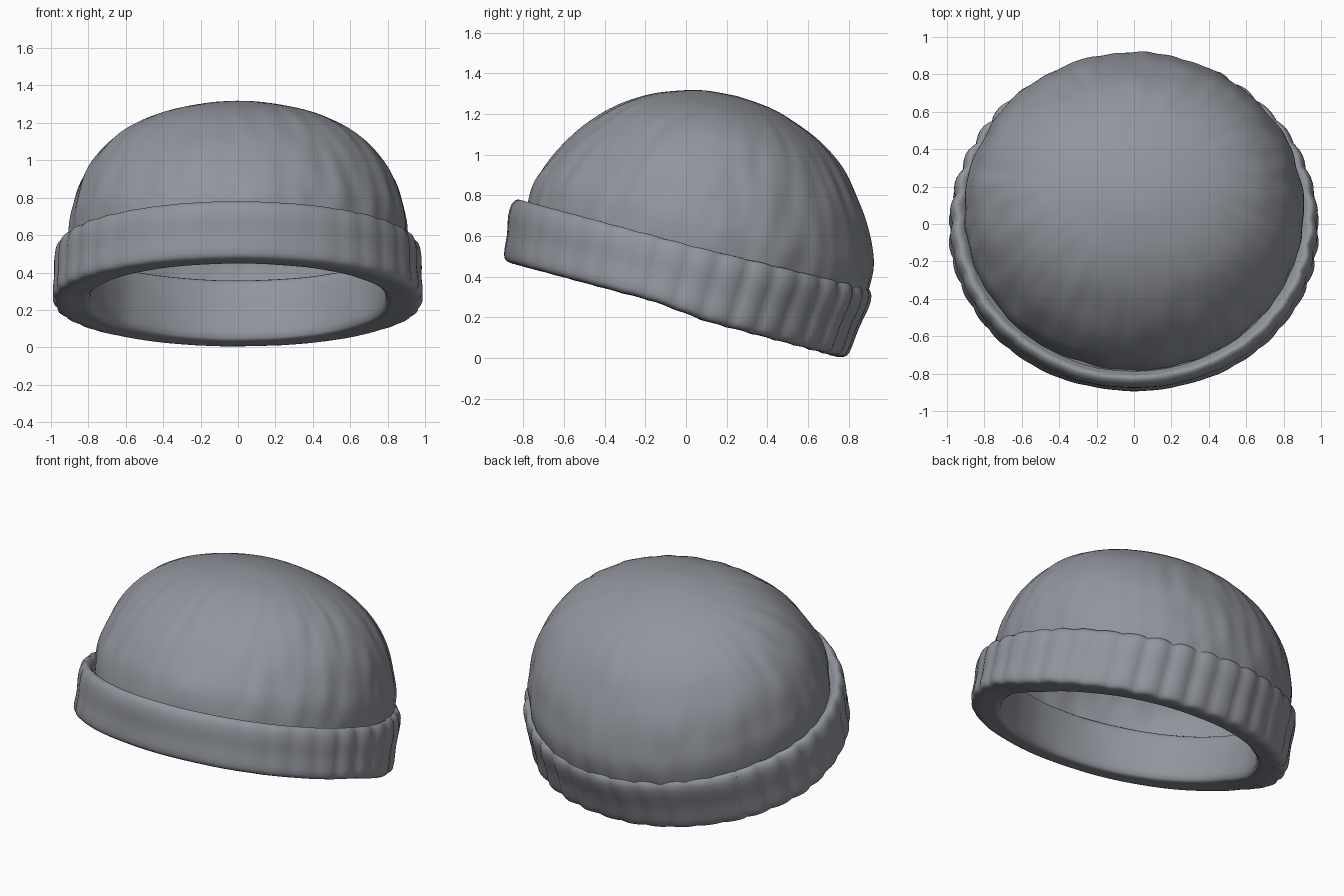
import bpy, bmesh, math, random
from mathutils import Matrix, Vector, noise

random.seed(4)
cube = bpy.data.objects.get("Cube")
if cube:
    bpy.data.objects.remove(cube)

SEGMENTS = 228
RIBS = 38
TILT = Matrix.Rotation(math.radians(-15), 4, 'X')

knit = bpy.data.materials.new("slate grey knit")
knit.use_nodes = True
colour = (0.285, 0.30, 0.335, 1)
knit.diffuse_color = colour
shader = knit.node_tree.nodes["Principled BSDF"]
shader.inputs["Base Color"].default_value = colour
shader.inputs["Roughness"].default_value = 0.9


def clamp(value):
    return max(0, min(1, value))


def smooth_profile(points, steps, closed):
    """Run a Catmull-Rom curve through (x radius, y radius, height) points."""
    pts = [Vector(p) for p in points]
    n = len(pts)
    pick = (lambda i: pts[i % n]) if closed else (lambda i: pts[max(0, min(n - 1, i))])
    out = []
    for i in range(n if closed else n - 1):
        a, b, c, d = (pick(i + k) for k in (-1, 0, 1, 2))
        for s in range(steps):
            t = s / steps
            out.append(b + (c - a) * t / 2 + (a * 2 - b * 5 + c * 4 - d) * t * t / 2
                       + (b * 3 - a - c * 3 + d) * t ** 3 / 2)
    return out if closed else out + [pts[-1]]


def lathe(name, points, centre_y, detail, steps, closed=False):
    """Sweep the profile round a tilted oval, moved by a detail function."""
    bm = bmesh.new()
    rings = []
    for rx, ry, z in smooth_profile(points, steps, closed):
        ring = []
        for s in range(SEGMENTS):
            ang = math.tau * s / SEGMENTS
            dr, dz = detail(ang, max(rx, 0), z)
            co = Vector(((rx + dr) * math.cos(ang), centre_y + (ry + dr) * math.sin(ang), z + dz))
            ring.append(bm.verts.new(TILT @ co))
        rings.append(ring)
    pairs = list(zip(rings, rings[1:])) + ([(rings[-1], rings[0])] if closed else [])
    for low, high in pairs:
        for s in range(SEGMENTS):
            t = (s + 1) % SEGMENTS
            bm.faces.new((low[s], low[t], high[t], high[s]))
    bmesh.ops.remove_doubles(bm, verts=bm.verts, dist=0.0002)
    bmesh.ops.recalc_face_normals(bm, faces=bm.faces)
    mesh = bpy.data.meshes.new(name)
    bm.to_mesh(mesh)
    bm.free()
    mesh.materials.append(knit)
    obj = bpy.data.objects.new(name, mesh)
    bpy.context.collection.objects.link(obj)
    bpy.ops.object.select_all(action='DESELECT')
    bpy.context.view_layer.objects.active = obj
    obj.select_set(True)
    bpy.ops.object.shade_smooth_by_angle(angle=math.radians(50))
    return obj


def crown_detail(ang, r, z):
    """Soft vertical wrinkles and dents that fade towards the top."""
    spot = Vector((math.cos(ang) * 8, math.sin(ang) * 8, z * 4))
    return 0.012 * noise.noise(spot) * min(1, r * 1.5) ** 2, 0


rib_size = [random.uniform(0.5, 1.2) for _ in range(RIBS)]


def cuff_detail(ang, r, z):
    """Scalloped ribs, nearly flat in front; the back half hangs lower."""
    turn = ang / math.tau * RIBS
    scallop = abs(math.sin(math.pi * turn)) - 0.6
    front = max(0, -math.sin(ang))
    depth = 0.02 * rib_size[int(turn) % RIBS] * (1 - 0.9 * front ** 0.7)
    outside = clamp((r - 0.84) / 0.1)
    ripple = 0.006 * noise.noise(Vector((math.cos(ang) * 4, math.sin(ang) * 4, z * 3)))
    low = clamp((0.45 - z) / 0.2)
    sag = -0.028 * low * clamp(0.4 + 3 * math.sin(ang))
    rise = 0.02 * (1 - low) * max(0, math.sin(ang))
    return scallop * depth * outside + ripple, sag + rise + scallop * depth * 0.3 * outside


# Domed crown, open underneath
crown = lathe("crown", [
    (0.89, 0.84, 0.42), (0.905, 0.863, 0.52), (0.905, 0.86, 0.65), (0.88, 0.82, 0.764),
    (0.84, 0.757, 0.89), (0.775, 0.677, 1.0), (0.67, 0.57, 1.112), (0.53, 0.44, 1.20),
    (0.38, 0.31, 1.255), (0.2, 0.17, 1.295), (0, 0, 1.31)], -0.083, crown_detail, 4)
lining = crown.modifiers.new("lining", 'SOLIDIFY')
lining.thickness = 0.025
lining.offset = -1

# Thick folded cuff around the opening
lathe("folded_cuff", [
    (0.81, 0.76, 0.505), (0.795, 0.74, 0.36), (0.795, 0.735, 0.245), (0.86, 0.79, 0.232),
    (0.95, 0.85, 0.23), (0.985, 0.88, 0.26), (0.978, 0.892, 0.36), (0.978, 0.91, 0.45),
    (0.968, 0.908, 0.51), (0.945, 0.885, 0.54), (0.915, 0.86, 0.53), (0.885, 0.835, 0.50),
    (0.845, 0.80, 0.53)], -0.115, cuff_detail, 3, closed=True)
